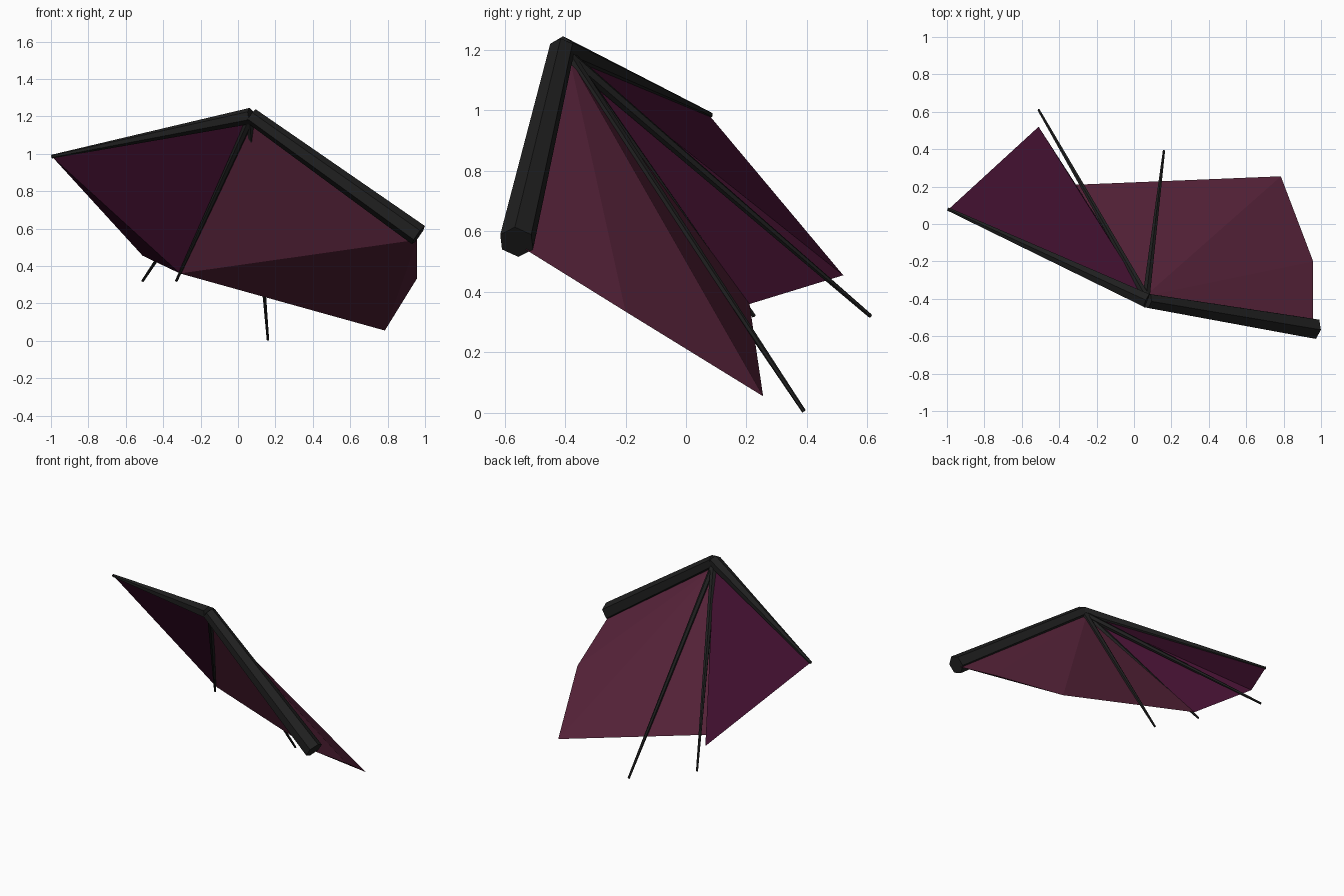
import bpy
import bmesh
import math
from mathutils import Vector

cube = bpy.data.objects.get("Cube")
if cube:
    bpy.data.objects.remove(cube, do_unlink=True)


def material(name, colour):
    mat = bpy.data.materials.new(name)
    mat.use_nodes = True
    mat.diffuse_color = (*colour, 1)
    mat.node_tree.nodes["Principled BSDF"].inputs["Base Color"].default_value = (*colour, 1)
    return mat


def finish(name, bm, mat):
    bmesh.ops.recalc_face_normals(bm, faces=bm.faces)
    mesh = bpy.data.meshes.new(name)
    bm.to_mesh(mesh)
    bm.free()
    mesh.materials.append(mat)
    obj = bpy.data.objects.new(name, mesh)
    bpy.context.collection.objects.link(obj)
    return obj


def bone(name, start, end, r_start, r_end, mat, sides=6):
    """Tapered prism between two points, with one corner pointing up."""
    start, end = Vector(start), Vector(end)
    axis = (end - start).normalized()
    side = axis.cross(Vector((0, 0, 1))).normalized()
    up = side.cross(axis)
    bm = bmesh.new()
    rings = []
    for centre, r in ((start, r_start), (end, r_end)):
        angles = [math.tau * i / sides for i in range(sides)]
        rings.append([bm.verts.new(centre + r * (up * math.cos(a) + side * math.sin(a)))
                      for a in angles])
    for i in range(sides):
        j = (i + 1) % sides
        bm.faces.new((rings[0][i], rings[0][j], rings[1][j], rings[1][i]))
    for ring in rings:
        bm.faces.new(ring)
    return finish(name, bm, mat)


def membrane(name, corners, faces, mat):
    """Closed skin whose upper and lower sheets fold along different creases."""
    bm = bmesh.new()
    verts = {key: bm.verts.new(co) for key, co in corners.items()}
    for face in faces.split():
        bm.faces.new([verts[key] for key in face])
    return finish(name, bm, mat)


black = material("charcoal", (0.014, 0.014, 0.014))
plum = material("dark plum", (0.052, 0.005, 0.028))
rose = material("dusty maroon", (0.102, 0.018, 0.045))

# Thick arm and the leading finger meet at the wrist
wrist = (0.07, -0.41, 1.203)
bone("arm", wrist, (0.965, -0.56, 0.565), 0.043, 0.06, black)
bone("leading_finger", wrist, (-0.995, 0.08, 0.985), 0.043, 0.01, black)

# Thin fingers fanning out of the wrist
tips = {"outer_finger": (-0.51, 0.61, 0.32),
        "middle_finger": (-0.33, 0.225, 0.32),
        "inner_finger": (0.16, 0.39, 0.005)}
for name, tip in tips.items():
    bone(name, (0.065, -0.39, 1.18), tip, 0.022, 0.007, black)

# Skin corners: w wrist, v valley, t leading tip, o outer point,
# p trailing point, q arm side, e arm end
w, v = (0.06, -0.385, 1.175), (-0.31, 0.21, 0.36)
membrane("outer_membrane",
         {"w": w, "v": v, "t": (-0.99, 0.08, 0.98), "o": (-0.51, 0.52, 0.455)},
         "wto wov wvt tvo", plum)
membrane("inner_membrane",
         {"w": w, "v": v, "p": (0.785, 0.255, 0.055),
          "q": (0.958, -0.2, 0.335), "e": (0.958, -0.53, 0.54)},
         "weq wqp wpv wve evp epq", rose)
